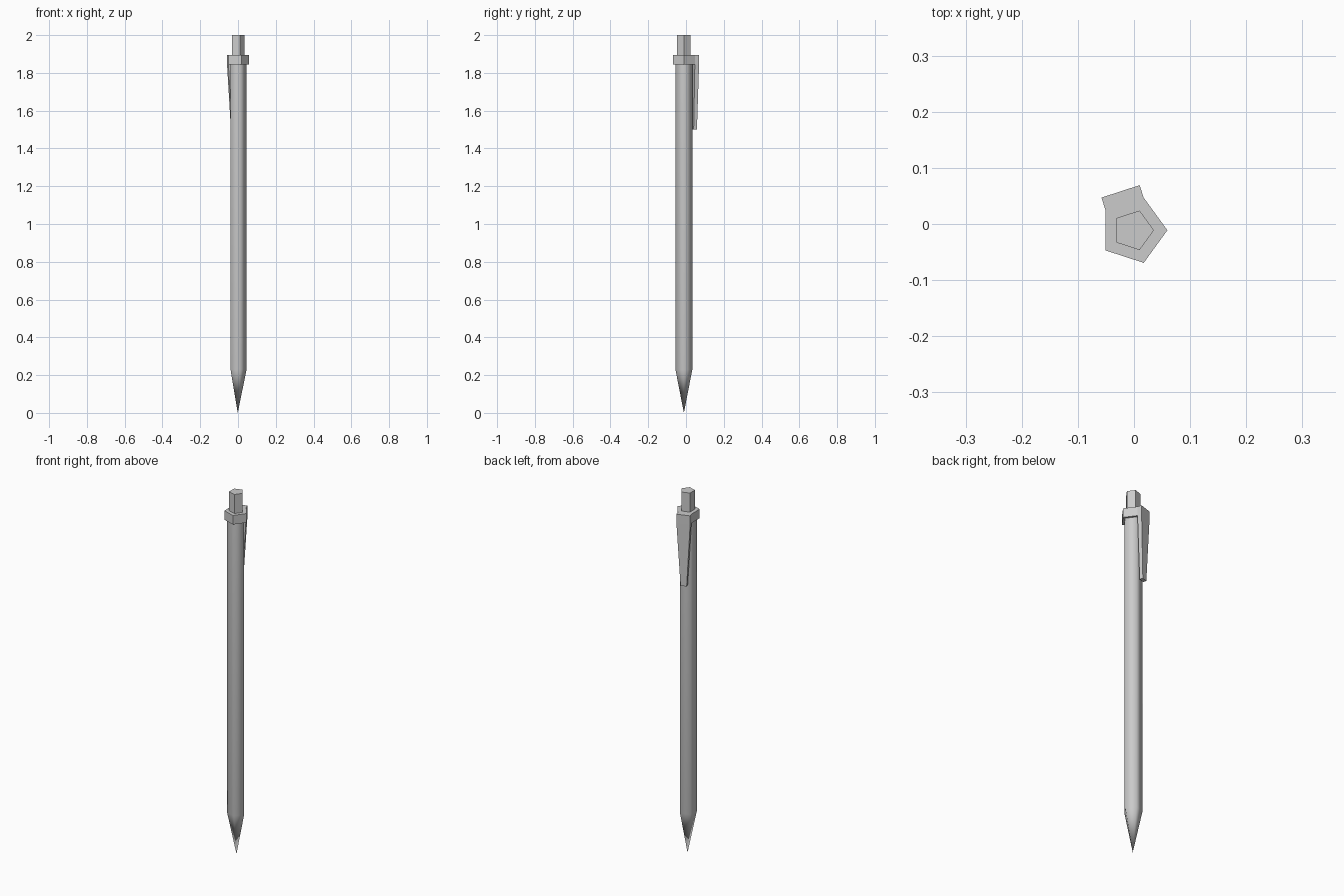
import bpy, bmesh
from math import cos, sin, radians, tau
from mathutils import Vector

if "Cube" in bpy.data.objects:
    bpy.data.objects.remove(bpy.data.objects["Cube"])

CX, CY, SIDES = -0.0015, -0.0112, 5

# Mid-grey finish shared by all parts
grey = bpy.data.materials.new("mid_grey")
grey.diffuse_color = (0.53, 0.53, 0.53, 1)
grey.use_nodes = True
grey.node_tree.nodes["Principled BSDF"].inputs["Base Color"].default_value = grey.diffuse_color


def ring(bm, r, z):
    return [bm.verts.new((CX + r * cos(tau * i / SIDES), CY + r * sin(tau * i / SIDES), z))
            for i in range(SIDES)]


def bridge(bm, a, b):
    n = len(a)
    for i in range(n):
        bm.faces.new((a[i], a[(i + 1) % n], b[(i + 1) % n], b[i]))


def finish(bm, name, smooth=False):
    bmesh.ops.recalc_face_normals(bm, faces=bm.faces)
    for f in bm.faces:
        f.smooth = smooth
    me = bpy.data.meshes.new(name)
    bm.to_mesh(me)
    bm.free()
    me.materials.append(grey)
    ob = bpy.data.objects.new(name, me)
    bpy.context.collection.objects.link(ob)
    return ob


def prism(name, r, z0, z1):
    bm = bmesh.new()
    low, high = ring(bm, r, z0), ring(bm, r, z1)
    bridge(bm, low, high)
    bm.faces.new(low)
    bm.faces.new(high)
    return finish(bm, name)


# Barrel: smooth-shaded five-sided tube tapering to the writing point, open inside the collar
bm = bmesh.new()
tip = bm.verts.new((CX, CY, 0))
shoulder, top = ring(bm, 0.047, 0.23), ring(bm, 0.047, 1.87)
for i in range(SIDES):
    bm.faces.new((tip, shoulder[(i + 1) % SIDES], shoulder[i]))
bridge(bm, shoulder, top)
finish(bm, "barrel", smooth=True)

# Collar and push button
prism("collar", 0.061, 1.845, 1.895)
prism("push_button", 0.037, 1.89, 2.0)

# Clip: grows out of the back-left collar face and narrows downwards
out = Vector((cos(radians(108)), sin(radians(108)), 0))
side = Vector((-out.y, out.x, 0))
base = Vector((CX, CY, 0)) + out * 0.061 * cos(radians(36))
bm = bmesh.new()
sections = []
for z, half, depth in ((1.895, 0.0358, 0.0235), (1.845, 0.0358, 0.0235), (1.5, 0.016, 0.018)):
    sections.append([bm.verts.new(base + side * s * half + out * d + Vector((0, 0, z)))
                     for s, d in ((-1, 0), (1, 0), (1, depth), (-1, depth))])
for a, b in zip(sections, sections[1:]):
    bridge(bm, a, b)
bm.faces.new(sections[0])
bm.faces.new(sections[-1])
finish(bm, "clip")
